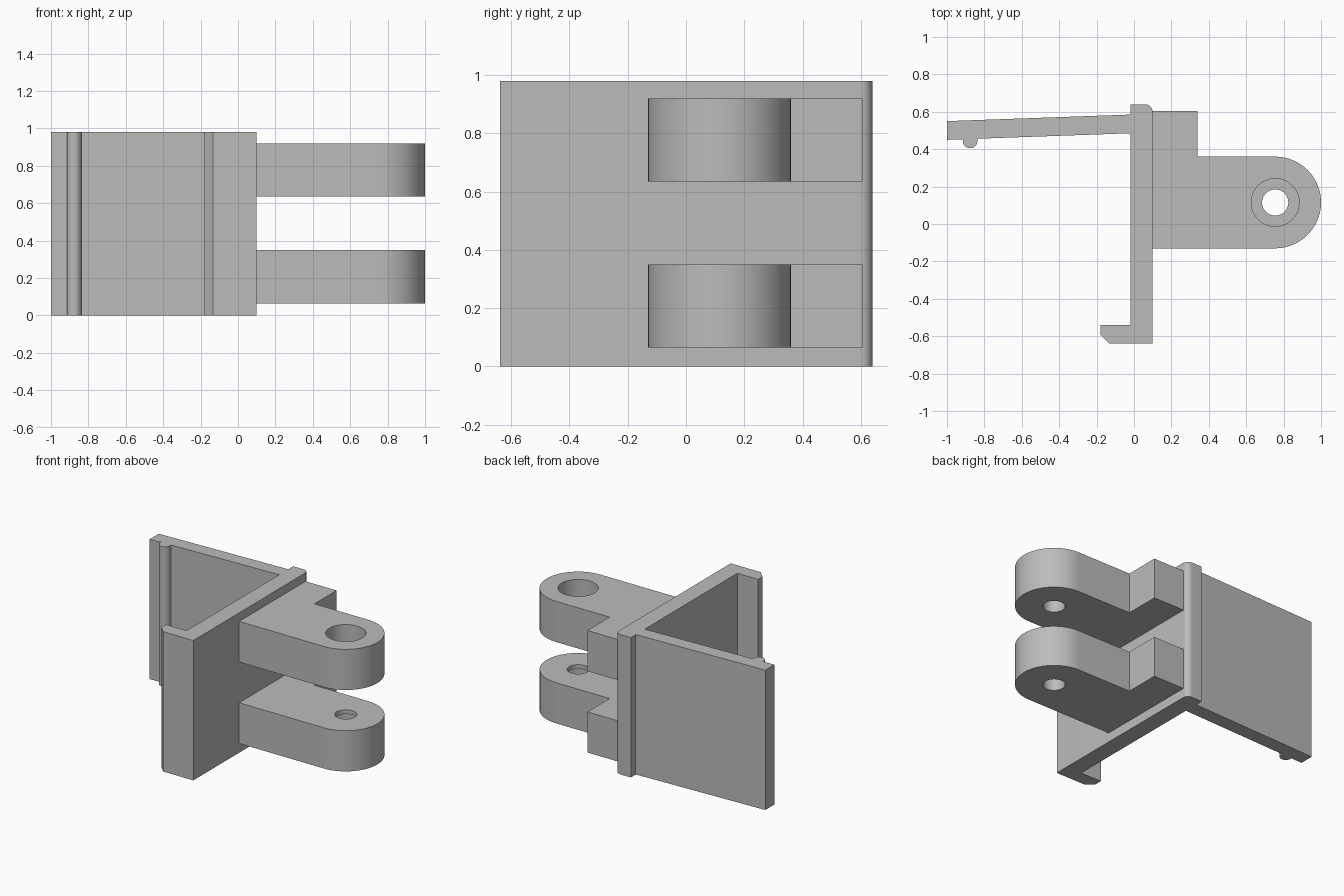
import bpy, bmesh
from math import sin, cos, radians

if "Cube" in bpy.data.objects:
    bpy.data.objects.remove(bpy.data.objects["Cube"])

grey = bpy.data.materials.new("plain_grey")
grey.use_nodes = True
grey.diffuse_color = (0.5, 0.5, 0.5, 1)
grey.node_tree.nodes["Principled BSDF"].inputs["Base Color"].default_value = (0.5, 0.5, 0.5, 1)


def arc(cx, cy, r, start, end, steps):
    """Points along an arc, angles in degrees."""
    angles = [radians(start + (end - start) * i / steps) for i in range(steps + 1)]
    return [(cx + r * cos(a), cy + r * sin(a)) for a in angles]


def finish(name, bm):
    bmesh.ops.recalc_face_normals(bm, faces=bm.faces)
    mesh = bpy.data.meshes.new(name)
    bm.to_mesh(mesh)
    bm.free()
    mesh.materials.append(grey)
    obj = bpy.data.objects.new(name, mesh)
    bpy.context.collection.objects.link(obj)
    return obj


def extrude_profile(name, points, bottom, top):
    bm = bmesh.new()
    face = bm.faces.new([bm.verts.new((x, y, bottom)) for x, y in points])
    walls = bmesh.ops.extrude_face_region(bm, geom=[face])
    moved = [v for v in walls["geom"] if isinstance(v, bmesh.types.BMVert)]
    bmesh.ops.translate(bm, verts=moved, vec=(0, 0, top - bottom))
    return finish(name, bm)


def stepped_pin(name, cx, cy, steps, sides=48):
    """Closed solid of revolution from (radius, height) pairs."""
    bm = bmesh.new()
    rings = [[bm.verts.new((x, y, z)) for x, y in arc(cx, cy, r, 0, 360, sides)[:-1]]
             for r, z in steps]
    for low, high in zip(rings, rings[1:]):
        for i in range(sides):
            j = (i + 1) % sides
            bm.faces.new((low[i], low[j], high[j], high[i]))
    bm.faces.new(rings[0])
    bm.faces.new(rings[-1])
    return finish(name, bm)


def smooth(obj):
    bpy.ops.object.select_all(action='DESELECT')
    obj.select_set(True)
    bpy.context.view_layer.objects.active = obj
    bpy.ops.object.shade_smooth_by_angle(angle=radians(30))


# Clip: back plate, chamfered hook, slanted arm with a bead and a rounded corner
clip = [(-0.02, 0.485), (-0.02, -0.54), (-0.18, -0.54), (-0.18, -0.59),
        (-0.133, -0.638), (0.10, -0.638)]
clip += arc(0.06, 0.6, 0.04, 0, 90, 10)
clip += [(-0.02, 0.64), (-0.02, 0.585), (-1, 0.55), (-1, 0.45), (-0.915, 0.453)]
clip += arc(-0.876, 0.444, 0.039, 180, 360, 20)
clip += [(-0.837, 0.456)]
smooth(extrude_profile("clip_body", clip, 0, 0.98))

# Hinge lugs with a rounded end and a stepped bolt hole
PIVOT_X, PIVOT_Y, WIDE, NARROW = 0.755, 0.115, 0.128, 0.07
lug = [(0.08, -0.13)] + arc(PIVOT_X, PIVOT_Y, 0.245, -90, 90, 40)
lug += [(0.34, 0.36), (0.34, 0.605), (0.08, 0.605)]

upper_hole = [(NARROW, 0.5), (NARROW, 0.72), (WIDE, 0.72), (WIDE, 1.1)]
lower_hole = [(NARROW, -0.1), (NARROW, 0.15), (WIDE, 0.15),
              (WIDE, 0.32), (NARROW, 0.32), (NARROW, 0.5)]

for name, bottom, top, hole in (("upper_lug", 0.635, 0.92, upper_hole),
                                ("lower_lug", 0.065, 0.35, lower_hole)):
    obj = extrude_profile(name, lug, bottom, top)
    pin = stepped_pin(name + "_cutter", PIVOT_X, PIVOT_Y, hole)
    pin.hide_render = True
    cut = obj.modifiers.new("bolt_hole", 'BOOLEAN')
    cut.operation = 'DIFFERENCE'
    cut.solver = 'EXACT'
    cut.object = pin
    bpy.context.view_layer.objects.active = obj
    bpy.ops.object.modifier_apply(modifier=cut.name)
    bpy.data.objects.remove(pin)
    smooth(obj)
